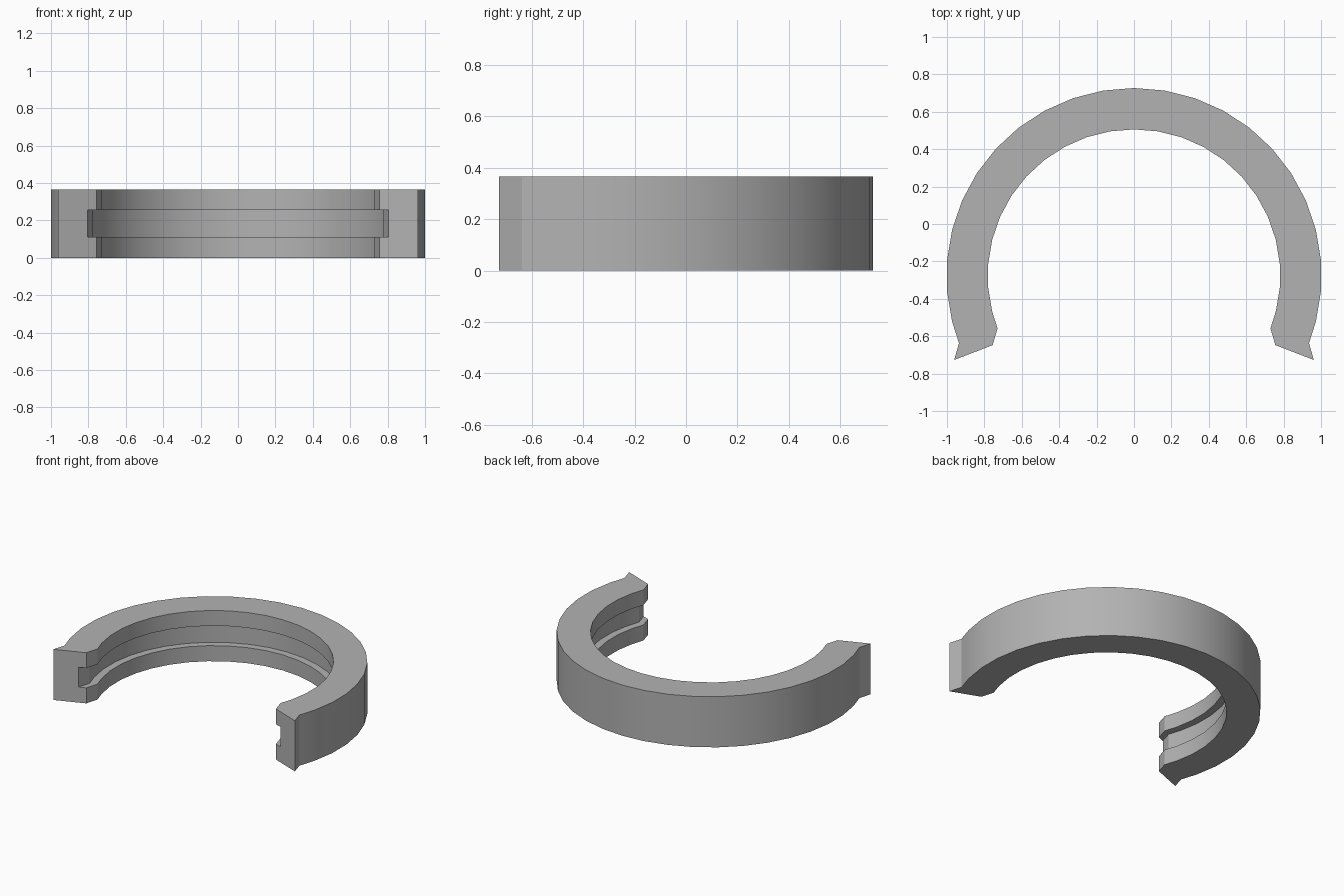
import bpy, bmesh
from math import sin, cos, radians
from mathutils import Vector

cube = bpy.data.objects.get("Cube")
if cube:
    bpy.data.objects.remove(cube, do_unlink=True)

# Main sizes
OUTER, INNER, GROOVE = 1.003, 0.782, 0.834
HEIGHT, LOW, HIGH = 0.365, 0.112, 0.255
CENTRE_Y = -0.276
STEP, END = 360 / 38, 111.1

grey = bpy.data.materials.new("plain grey")
grey.use_nodes = True
grey.diffuse_color = (0.45, 0.45, 0.45, 1)
grey.node_tree.nodes["Principled BSDF"].inputs["Base Color"].default_value = grey.diffuse_color

# Channel cross-section as (radius, height)
profile = [(OUTER, 0), (OUTER, HEIGHT), (INNER, HEIGHT), (INNER, HIGH),
           (GROOVE, HIGH), (GROOVE, LOW), (INNER, LOW), (INNER, 0)]


def section(bm, degrees, shift=(0, 0, 0)):
    """Place the cross-section at an angle measured from the back."""
    a = radians(degrees)
    return [bm.verts.new(Vector((r * sin(a), CENTRE_Y + r * cos(a), z)) + Vector(shift))
            for r, z in profile]


# Arc with an outward-flared lip at each end
bm = bmesh.new()
arc = [-END] + [i * STEP for i in range(-11, 12)] + [END]
rings = [section(bm, -END, (-0.026, -0.09, 0))]
rings += [section(bm, a) for a in arc]
rings.append(section(bm, END, (0.026, -0.09, 0)))
n = len(profile)
for a, b in zip(rings, rings[1:]):
    for i in range(n):
        j = (i + 1) % n
        bm.faces.new((a[i], a[j], b[j], b[i]))
bm.faces.new(rings[0])
bm.faces.new(rings[-1])
bmesh.ops.recalc_face_normals(bm, faces=bm.faces)

mesh = bpy.data.meshes.new("grooved_clip_ring")
bm.to_mesh(mesh)
bm.free()
mesh.materials.append(grey)
ring = bpy.data.objects.new("grooved_clip_ring", mesh)
bpy.context.collection.objects.link(ring)

# Smooth walls, sharp corners
bpy.context.view_layer.objects.active = ring
ring.select_set(True)
bpy.ops.object.shade_smooth_by_angle(angle=radians(30))
